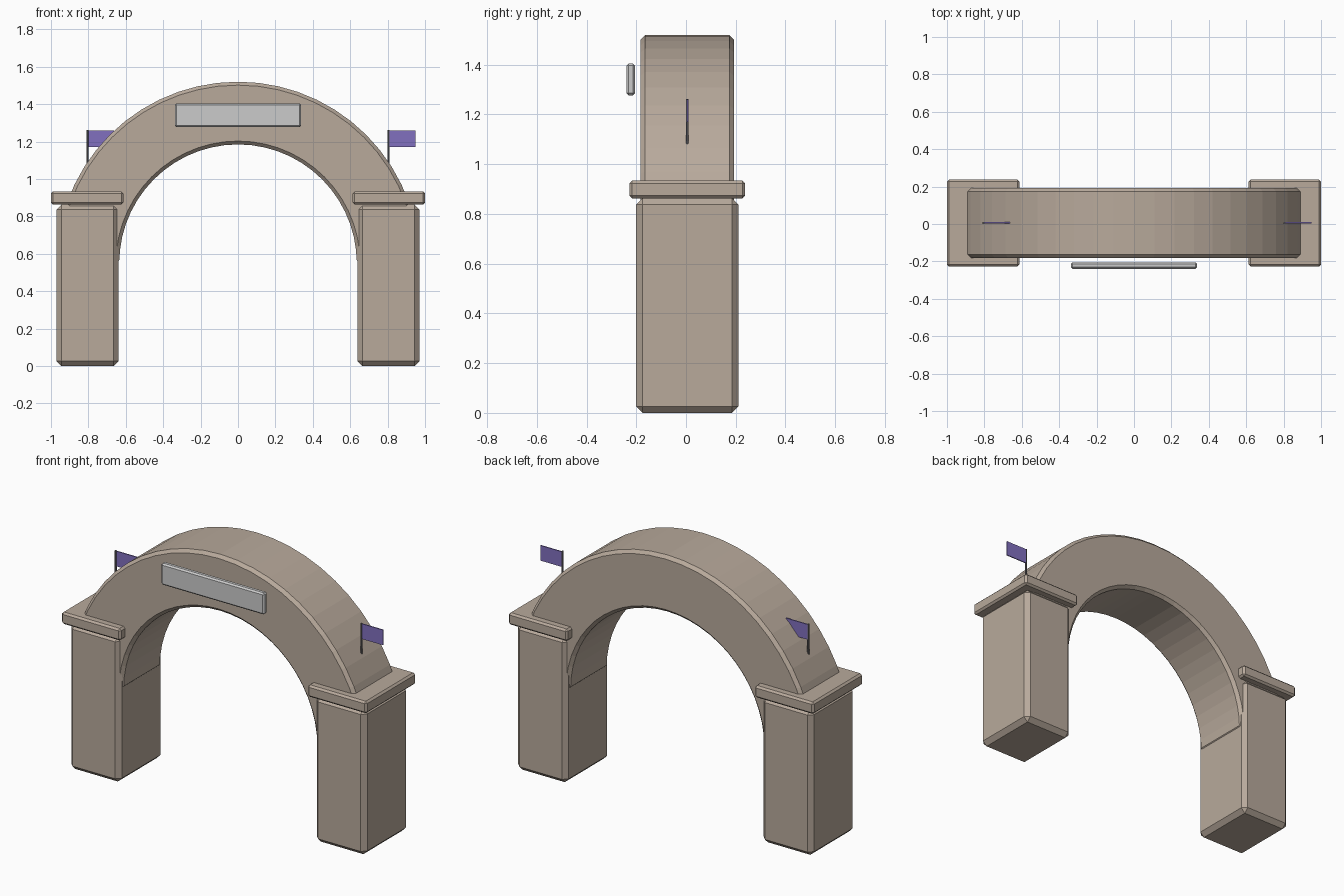
import bpy, bmesh
from math import cos, sin, pi

if "Cube" in bpy.data.objects:
    bpy.data.objects.remove(bpy.data.objects["Cube"])

YC = 0.005  # depth centre of the masonry


def material(name, rgb):
    m = bpy.data.materials.new(name)
    m.diffuse_color = (*rgb, 1)
    m.use_nodes = True
    m.node_tree.nodes["Principled BSDF"].inputs["Base Color"].default_value = m.diffuse_color
    return m


STONE = material("stone", (0.48, 0.40, 0.33))
CLOTH = material("flag_cloth", (0.22, 0.16, 0.52))
METAL = material("pole_metal", (0.16, 0.15, 0.16))


def finish(name, bm, mat=None, bevel=0):
    bmesh.ops.recalc_face_normals(bm, faces=bm.faces)
    me = bpy.data.meshes.new(name)
    bm.to_mesh(me)
    bm.free()
    ob = bpy.data.objects.new(name, me)
    bpy.context.collection.objects.link(ob)
    if mat:
        me.materials.append(mat)
    if bevel:
        mod = ob.modifiers.new("chamfer", 'BEVEL')
        mod.width = bevel
        mod.segments = 1
        mod.limit_method = 'ANGLE'
        mod.angle_limit = 0.8
    return ob


def box(name, x, y, z, mat=None, bevel=0):
    bm = bmesh.new()
    bmesh.ops.create_cube(bm, size=1)
    for v in bm.verts:
        for i, (lo, hi) in enumerate((x, y, z)):
            v.co[i] = lo if v.co[i] < 0 else hi
    return finish(name, bm, mat, bevel)


# Half-ring arch: one profile polygon extruded through the depth
def arch(name, r_in, r_out, zc, half, n, bevel):
    bm = bmesh.new()
    rings = []
    for i in range(n + 1):
        a = pi * i / n
        rings.append([bm.verts.new((r * cos(a), YC + y, zc + r * sin(a)))
                      for r, y in ((r_in, -half), (r_out, -half), (r_out, half), (r_in, half))])
    for a, b in zip(rings, rings[1:]):
        for k in range(4):
            j = (k + 1) % 4
            bm.faces.new((a[k], a[j], b[j], b[k]))
    bm.faces.new(rings[0])
    bm.faces.new(rings[-1])
    return finish(name, bm, STONE, bevel)


arch("arch", 0.635, 0.97, 0.55, 0.187, 28, 0.018)

for side, s in (("left", -1), ("right", 1)):
    # Pillar and its cap
    box(side + "_pillar", sorted((s * 0.639, s * 0.97)), (YC - 0.206, YC + 0.206),
        (0, 0.863), STONE, 0.026)
    box(side + "_cap", sorted((s * 0.613, s * 1.0)), (YC - 0.233, YC + 0.233),
        (0.863, 0.934), STONE, 0.011)

    # Flag pole and flag; both flags fly towards +x
    px = s * 0.805
    bm = bmesh.new()
    bmesh.ops.create_cone(bm, cap_ends=True, segments=8, radius1=0.006, radius2=0.006, depth=0.33)
    bmesh.ops.translate(bm, verts=bm.verts, vec=(px, YC, 1.097))
    finish(side + "_flag_pole", bm, METAL)
    box(side + "_flag", (px, px + 0.143), (YC - 0.001, YC + 0.005), (1.17, 1.26), CLOTH)

# Blank sign plate in front of the arch
box("sign_plate", (-0.338, 0.338), (-0.24, -0.205), (1.277, 1.405), None, 0.009)
